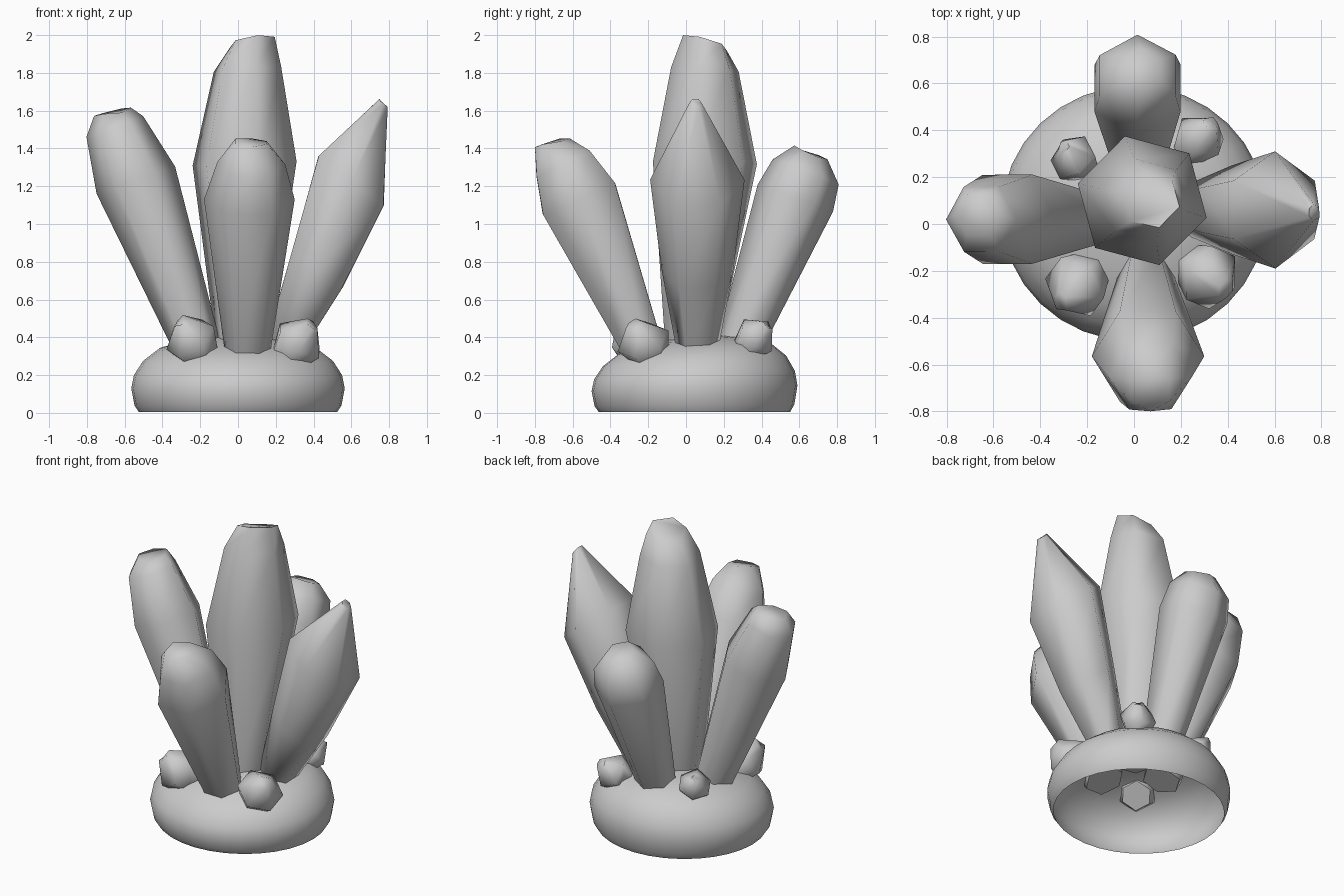
import bpy, math, random
from mathutils import Vector

if "Cube" in bpy.data.objects:
    bpy.data.objects.remove(bpy.data.objects["Cube"])

random.seed(4)


def loft(name, rings, cap_start, cap_end, angle):
    """Skin a stack of equal-length point rings."""
    n = len(rings[0])
    verts = [p for ring in rings for p in ring]
    faces = []
    for k in range(len(rings) - 1):
        for i in range(n):
            j = (i + 1) % n
            faces.append((k * n + i, k * n + j, (k + 1) * n + j, (k + 1) * n + i))
    if cap_start:
        faces.append(tuple(reversed(range(n))))
    if cap_end:
        faces.append(tuple(range(len(verts) - n, len(verts))))
    mesh = bpy.data.meshes.new(name)
    mesh.from_pydata([tuple(v) for v in verts], [], faces)
    obj = bpy.data.objects.new(name, mesh)
    bpy.context.collection.objects.link(obj)
    bpy.ops.object.select_all(action='DESELECT')
    obj.select_set(True)
    bpy.context.view_layer.objects.active = obj
    bpy.ops.object.shade_smooth_by_angle(angle=math.radians(angle))
    return obj


def crystal(name, stations, phase=0, axis=None, cap=(0, 0, 0), cap_twist=0,
            jitter=0.008, sides=6, angle=75):
    """Crystal through stations (x, y, z, radius), rings square to its axis.
    cap tilts and cap_twist turns the last ring."""
    a = Vector(axis) if axis else Vector(stations[-1][:3]) - Vector(stations[0][:3])
    a.normalize()
    rings = []
    for k, (x, y, z, r) in enumerate(stations):
        last = k == len(stations) - 1
        w = (a + Vector(cap)).normalized() if last else a
        u = Vector((1, 0, 0))
        u = (u - w * u.dot(w)).normalized()
        v = w.cross(u)
        ring = []
        for i in range(sides):
            t = math.radians(phase + (cap_twist if last else 0)) + math.tau * i / sides
            p = Vector((x, y, z)) + (u * math.cos(t) + v * math.sin(t)) * r
            ring.append(p + a * random.uniform(-jitter, jitter))
        rings.append(ring)
    return loft(name, rings, True, True, angle)


# Rounded rock base, open underneath, slightly higher at the back
profile = [(0.93, 0.005), (0.97, 0.04), (1.0, 0.13), (0.975, 0.2), (0.89, 0.275),
           (0.74, 0.34), (0.45, 0.385), (0.2, 0.402), (0.03, 0.405)]
base_rings = []
for r, z in profile:
    ring = []
    for i in range(32):
        t = math.tau * i / 32
        dy = 0.545 * r * math.sin(t)
        ring.append((0.565 * r * math.cos(t), 0.045 + dy, z + 0.085 * dy * z / 0.4))
    base_rings.append(ring)
loft("rock_base", base_rings, False, True, 75)

# Tall centre crystal
crystal("centre_crystal", [(0.025, 0.03, 0.36, 0.145), (0.035, 0.1, 1.32, 0.285),
                           (0.05, 0.1, 1.82, 0.185), (0.075, 0.1, 1.96, 0.125)], 45,
        axis=(-0.05, 0.02, 1), cap=(-0.1, 0.25, 0))

# Four leaning crystals
crystal("left_crystal", [(-0.2, 0.02, 0.31, 0.12), (-0.54, 0.02, 1.23, 0.22),
                         (-0.65, 0.02, 1.51, 0.16), (-0.665, 0.04, 1.595, 0.1)], 0,
        cap=(0.15, -0.1, 0))
crystal("right_crystal", [(0.23, 0.06, 0.33, 0.11), (0.42, 0.06, 0.76, 0.19),
                          (0.6, 0.06, 1.23, 0.25), (0.77, 0.05, 1.64, 0.035)], 30,
        axis=(0.6, 0, 0.8))
crystal("front_crystal", [(0.05, -0.22, 0.32, 0.12), (0.06, -0.565, 1.13, 0.24),
                          (0.07, -0.65, 1.32, 0.18), (0.07, -0.71, 1.435, 0.095)], 0,
        cap=(0, 0.2, 0), cap_twist=-30)
crystal("back_crystal", [(0.02, 0.27, 0.33, 0.115), (0.015, 0.58, 1.14, 0.212),
                         (0.015, 0.635, 1.28, 0.187), (0.03, 0.66, 1.375, 0.095)], 30)

# Small stubby crystals between the big ones
stubs = [("front_left", -0.25, -0.27, 0.39, 0.145), ("front_right", 0.32, -0.225, 0.375, 0.145),
         ("back_left", -0.26, 0.28, 0.42, 0.105), ("back_right", 0.28, 0.37, 0.40, 0.115)]
for k, (side, x, y, z, r) in enumerate(stubs):
    d = Vector((x, y, 0.4)).normalized() * r
    c = Vector((x, y, z))
    crystal(side + "_small_crystal",
            [(*(c - d * 0.85), r * 0.65), (*(c + d * 0.05), r), (*(c + d * 0.85), r * 0.3)],
            25 * k, jitter=0.015, angle=65)
